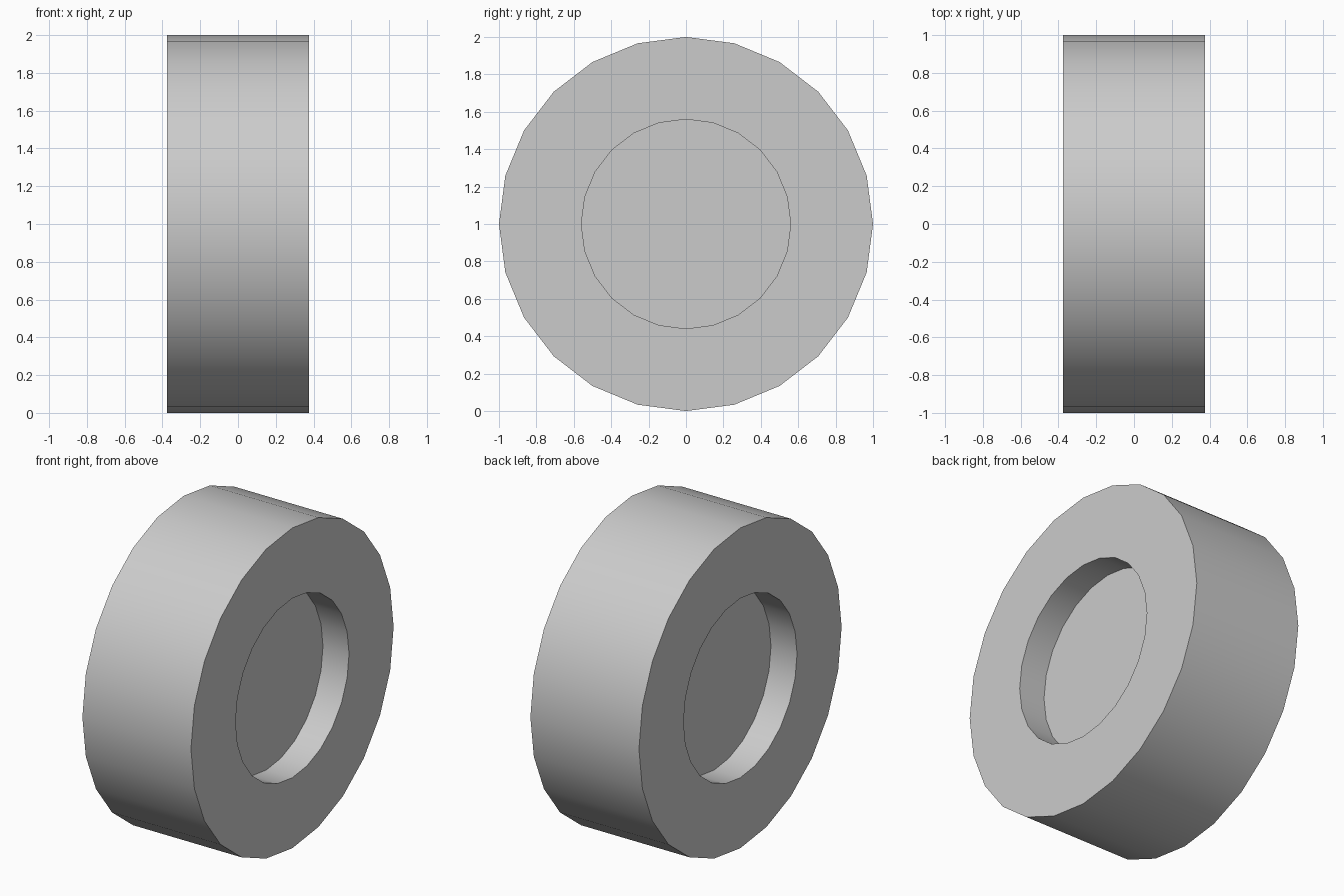
import bpy, bmesh
from math import sin, cos, tau, radians

if "Cube" in bpy.data.objects:
    bpy.data.objects.remove(bpy.data.objects["Cube"])

SIDES = 24
HALF_WIDTH = 0.375
RADIUS = 1.0
HUB_RADIUS = 0.56
HUB_X = HALF_WIDTH - 0.18   # hub discs sit recessed in both sides

# Profile (x, radius) from the left hub disc over the tread to the right one
profile = [(-HUB_X, HUB_RADIUS), (-HALF_WIDTH, HUB_RADIUS), (-HALF_WIDTH, RADIUS),
           (HALF_WIDTH, RADIUS), (HALF_WIDTH, HUB_RADIUS), (HUB_X, HUB_RADIUS)]

bm = bmesh.new()
rings = [[bm.verts.new((x, r * sin(tau * i / SIDES), RADIUS + r * cos(tau * i / SIDES)))
          for i in range(SIDES)] for x, r in profile]

# Walls, side faces and tread
for a, b in zip(rings, rings[1:]):
    for i in range(SIDES):
        j = (i + 1) % SIDES
        bm.faces.new((a[i], a[j], b[j], b[i]))

# Recessed hub discs
bm.faces.new(rings[0])
bm.faces.new(rings[-1])
bmesh.ops.recalc_face_normals(bm, faces=bm.faces)

mesh = bpy.data.meshes.new("wheel")
bm.to_mesh(mesh)
bm.free()
wheel = bpy.data.objects.new("wheel", mesh)
bpy.context.collection.objects.link(wheel)

# Smooth round surfaces with crisp rims
bpy.context.view_layer.objects.active = wheel
wheel.select_set(True)
bpy.ops.object.shade_smooth_by_angle(angle=radians(30))
